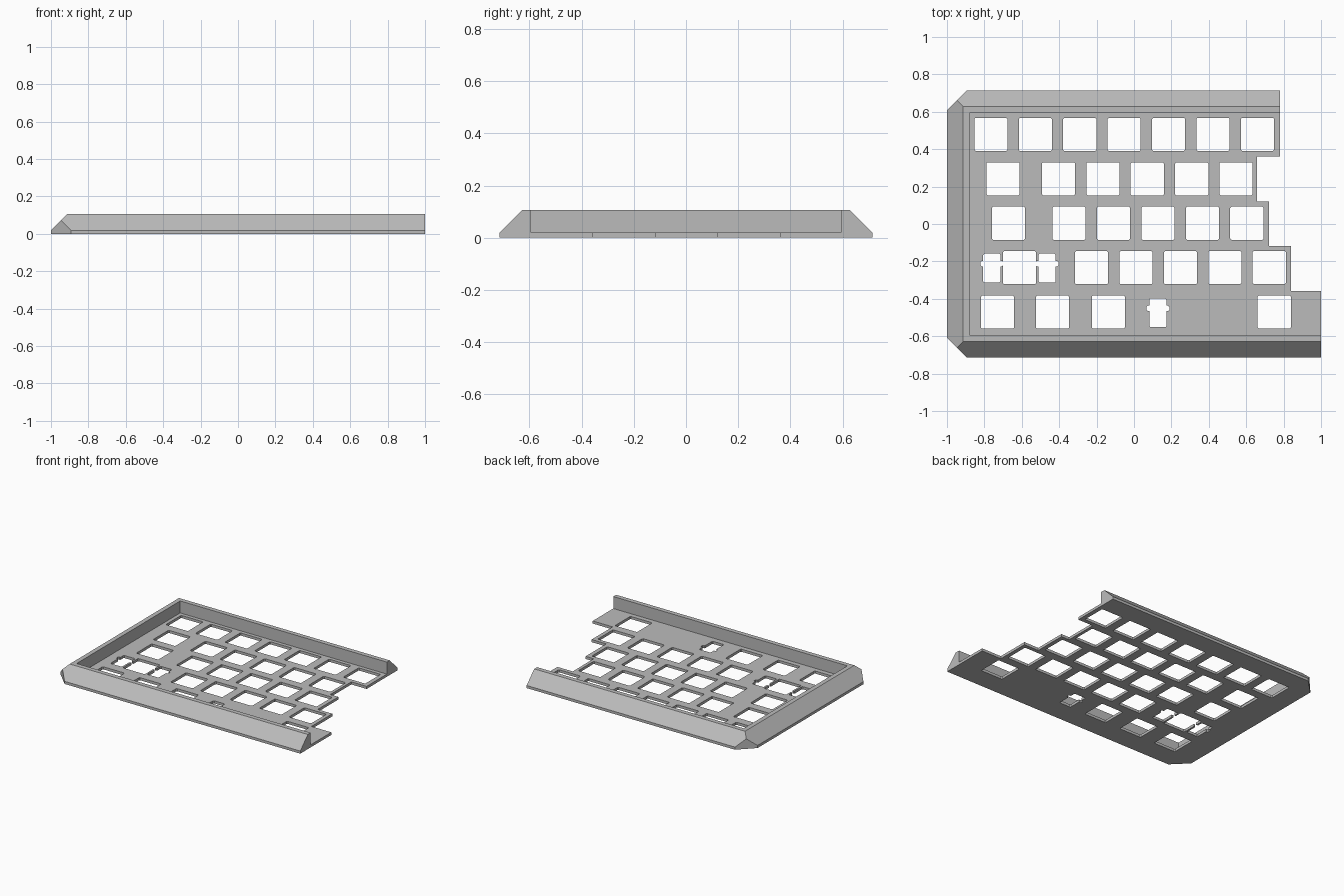
import bpy
import bmesh
from mathutils import Vector

cube = bpy.data.objects.get("Cube")
if cube:
    bpy.data.objects.remove(cube, do_unlink=True)

PLATE = 0.019          # plate thickness
TOP = 0.106            # rim height
LEFT, HALF_Y = -1.0, 0.714
CORNER = 0.107         # size of the cut-off corners
PITCH = 0.2375         # key spacing

grey = bpy.data.materials.new("case_grey")
grey.use_nodes = True
colour = (0.5, 0.5, 0.5, 1)
grey.diffuse_color = colour
bsdf = grey.node_tree.nodes["Principled BSDF"]
bsdf.inputs["Base Color"].default_value = colour
bsdf.inputs["Roughness"].default_value = 0.7


def make_object(name, bm):
    bmesh.ops.recalc_face_normals(bm, faces=bm.faces[:])
    mesh = bpy.data.meshes.new(name)
    bm.to_mesh(mesh)
    bm.free()
    mesh.materials.append(grey)
    obj = bpy.data.objects.new(name, mesh)
    bpy.context.collection.objects.link(obj)
    return obj


def add_prism(bm, outline, z0, z1):
    low = [bm.verts.new((x, y, z0)) for x, y in outline]
    high = [bm.verts.new((x, y, z1)) for x, y in outline]
    bm.faces.new(low[::-1])
    bm.faces.new(high)
    for i in range(len(low)):
        j = (i + 1) % len(low)
        bm.faces.new((low[i], low[j], high[j], high[i]))


def add_hole(bm, x, y, hx, hy, reach=0.05, r=0.006):
    # Rectangle with slightly softened corners
    outline = [(x - hx + r, y - hy), (x + hx - r, y - hy),
               (x + hx, y - hy + r), (x + hx, y + hy - r),
               (x + hx - r, y + hy), (x - hx + r, y + hy),
               (x - hx, y + hy - r), (x - hx, y - hy + r)]
    add_prism(bm, outline, -reach, reach)


# Key plate with a stepped right edge
bm = bmesh.new()
steps = [(0.78, 0.361), (0.657, 0.12), (0.722, -0.117), (0.84, -0.358), (1.0, -HALF_Y)]
outline = [(LEFT + CORNER, -HALF_Y), (LEFT, -HALF_Y + CORNER),
           (LEFT, HALF_Y - CORNER), (LEFT + CORNER, HALF_Y)]
y_top = HALF_Y
for x, y_low in steps:
    outline += [(x, y_top), (x, y_low)]
    y_top = y_low
add_prism(bm, outline, 0, PLATE)
plate = make_object("key_plate", bm)

# Key holes: first odd keys in each row, then a run of evenly spaced ones
rows = [
    ([], -0.765, 7),
    ([-0.70], -0.404, 5),
    ([-0.67], -0.347, 5),
    ([-0.612], -0.227, 5),
    ([-0.73, -0.436, -0.137], 0.75, 1),
]
bm = bmesh.new()
for r, (odd, start, count) in enumerate(rows):
    y = 0.479 - r * PITCH
    for x in odd + [start + i * PITCH for i in range(count)]:
        add_hole(bm, x, y, 0.0885, 0.0885)

# Stabiliser slots with side notches
for x, y in [(-0.76, -0.236), (-0.465, -0.236), (0.128, -0.475)]:
    add_hole(bm, x, y, 0.046, 0.077, 0.06)
    add_hole(bm, x, y + 0.024, 0.061, 0.014, 0.07)
cutter = make_object("hole_cutter", bm)
cutter.hide_render = True
cutter.hide_set(True)
cut = plate.modifiers.new("key_holes", "BOOLEAN")
cut.operation = "DIFFERENCE"
cut.solver = "EXACT"
cut.use_self = True
cut.object = cutter

# Sloped rim swept round the back, left and front
bm = bmesh.new()
profile = [(0, PLATE), (TOP - PLATE, TOP), (0.12, TOP), (0.12, PLATE)]
stations = [(0.78, 1, 0), (LEFT, 1, 1), (LEFT, -1, 1), (1.0, -1, 0)]
rings = [[bm.verts.new((x + inset * d, side * (HALF_Y - d), z)) for d, z in profile]
         for x, side, inset in stations]
for a, b in zip(rings, rings[1:]):
    for i in range(4):
        j = (i + 1) % 4
        bm.faces.new((a[i], a[j], b[j], b[i]))
bm.faces.new(rings[0])
bm.faces.new(rings[-1])

# Slice the two left corners off vertically
for side in (1, -1):
    geom = bm.verts[:] + bm.edges[:] + bm.faces[:]
    result = bmesh.ops.bisect_plane(
        bm, geom=geom, plane_co=Vector((LEFT + CORNER, side * HALF_Y, 0)),
        plane_no=Vector((-1, side, 0)), clear_outer=True)
    edges = [e for e in result["geom_cut"] if isinstance(e, bmesh.types.BMEdge)]
    bmesh.ops.holes_fill(bm, edges=edges, sides=0)
make_object("sloped_rim", bm)
